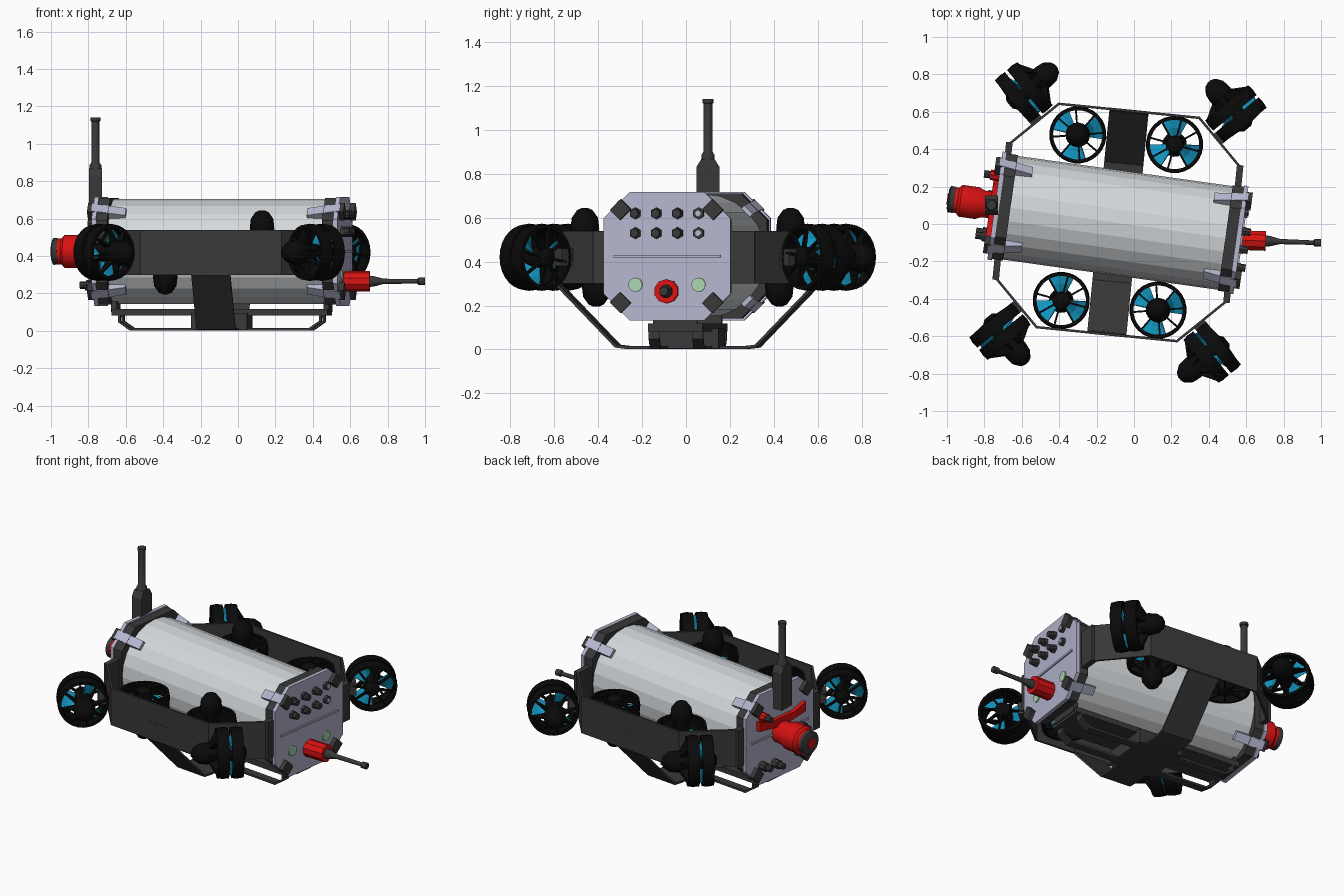
import bpy, bmesh
from math import radians, pi, sin, cos, atan2
from mathutils import Matrix, Vector

cube = bpy.data.objects.get("Cube")
if cube:
    bpy.data.objects.remove(cube)

def material(name, *rgb):
    m = bpy.data.materials.new(name)
    m.use_nodes = True
    m.diffuse_color = (*rgb, 1)
    m.node_tree.nodes["Principled BSDF"].inputs["Base Color"].default_value = (*rgb, 1)
    return m

HULL = material("pale grey", .66, .69, .71)
DARK = material("charcoal", .04, .04, .04)
BLACK = material("black", .003, .003, .003)
BLUE = material("prop blue", .006, .3, .52)
RED = material("red", .7, .006, .006)
PLATE = material("lavender grey", .46, .47, .62)
GREEN = material("pale green", .4, .68, .44)

# Transform helpers
T = lambda x, y, z: Matrix.Translation((x, y, z))
R = lambda deg, axis: Matrix.Rotation(radians(deg), 4, axis)
FRAME = T(-.086, .008, 0) @ R(-5.7, "Z")
BODY = T(-.086, .006, .425) @ R(-8, "Z")
ALONG_X, OUT = R(90, "Y"), R(-90, "Y")
SIDEWAYS = Matrix(((0, 0, 1, 0), (1, 0, 0, 0), (0, 1, 0, 0), (0, 0, 0, 1)))

def finish(name, bm, mat, M, smooth=False, thick=0):
    bmesh.ops.recalc_face_normals(bm, faces=bm.faces)
    me = bpy.data.meshes.new(name)
    bm.transform(M)
    bm.to_mesh(me)
    bm.free()
    me.materials.append(mat)
    ob = bpy.data.objects.new(name, me)
    bpy.context.collection.objects.link(ob)
    if smooth:
        bpy.ops.object.select_all(action="DESELECT")
        ob.select_set(True)
        bpy.context.view_layer.objects.active = ob
        bpy.ops.object.shade_smooth_by_angle(angle=radians(40))
    if thick:
        mod = ob.modifiers.new("thickness", "SOLIDIFY")
        mod.thickness, mod.offset = thick, 0

def bridge(bm, a, b, closed=True):
    for i in range(len(a) if closed else len(a) - 1):
        j = (i + 1) % len(a)
        bm.faces.new((a[i], a[j], b[j], b[i]))

def lathe(name, profile, n, mat, M, closed=False, smooth=True):
    """Turn (radius, height) points about z; closed makes a ring section."""
    bm = bmesh.new()
    rings = [[bm.verts.new((r * cos(2 * pi * i / n), r * sin(2 * pi * i / n), h))
              for i in range(n)] for r, h in profile]
    if closed:
        rings.append(rings[0])
    else:
        bm.faces.new(rings[0])
        bm.faces.new(rings[-1])
    for a, b in zip(rings, rings[1:]):
        bridge(bm, a, b)
    finish(name, bm, mat, M, smooth)

def rod(name, r, h0, h1, mat, M, n=8):
    lathe(name, [(r, h0), (r, h1)], n, mat, M, smooth=False)

def prism(name, pts, depth, mat, M):
    """Extrude a 2D outline evenly about its plane."""
    bm = bmesh.new()
    lo, hi = ([bm.verts.new((u, v, s * depth / 2)) for u, v in pts] for s in (-1, 1))
    bm.faces.new(lo)
    bm.faces.new(hi)
    bridge(bm, lo, hi)
    finish(name, bm, mat, M)

def box(name, size, mat, M):
    x, y = size[0] / 2, size[1] / 2
    prism(name, [(-x, -y), (x, -y), (x, y), (-x, y)], size[2], mat, M)

def ribbon(name, path, across, mat, M):
    """Sweep a path sideways by a vector and thicken it."""
    bm = bmesh.new()
    a, b = ([bm.verts.new(Vector(p) + s * Vector(across)) for p in path] for s in (-.5, .5))
    bridge(bm, a, b, False)
    finish(name, bm, mat, M, thick=.014)

def thruster(name, M):
    """Ducted propeller with its axis on z and the motor bulb at +z."""
    for s in (-1, 1):
        lathe(name + "_duct", [(.15, s * .008), (.153, s * .045), (.148, s * .078),
                               (.132, s * .078), (.137, s * .008)], 28, BLACK, M, True)
    lathe(name + "_motor", [(.025, -.1), (.045, -.085), (.048, -.03), (.048, .03), (.056, .08),
                            (.066, .13), (.06, .18), (.035, .215), (.012, .225)], 16, BLACK, M)
    for k in range(8):
        S = M @ R(45 * k + 10, "Z") @ R(90, "X")
        prism(name + "_fin", [(.03, .06), (.14, .06), (.14, .076), (.1, .1), (.05, .13)],
              .009, BLACK, S)
        prism(name + "_spoke", [(.03, -.085), (.03, -.06), (.14, -.06), (.14, -.076)],
              .01, BLACK, S)
    # Three pitched blades
    for k in range(3):
        bm = bmesh.new()
        rows = [[bm.verts.new((r * cos(a), r * sin(a), a * (.065 - .2 * r)))
                 for a in (-.5, -.17, .17, .5)] for r in (.04, .09, .134)]
        for p, q in zip(rows, rows[1:]):
            bridge(bm, p, q, False)
        finish(name + "_blade", bm, BLUE, M @ R(120 * k + 25, "Z"), thick=.008)

def octagon(h, c):
    return [(-h, c - h), (c - h, -h), (h - c, -h), (h, c - h),
            (h, h - c), (h - c, h), (c - h, h), (-h, h - c)]

# Hull tube with end flanges, plates and corner clamps
rod("hull_tube", .28, -.6, .6, HULL, BODY @ ALONG_X, 24)
for s in (-1, 1):
    E = BODY @ T(s * .64, 0, 0)
    prism("end_flange", octagon(.285, .12), .06, DARK, E @ T(-s * .03, 0, 0) @ SIDEWAYS)
    prism("end_plate", octagon(.292, .12), .024, PLATE, E @ T(s * .012, 0, 0) @ SIDEWAYS)
    box("plate_rib", (.49, .012, .008), PLATE, E @ T(s * .028, 0, 0) @ SIDEWAYS)
    for k in range(4):
        C = E @ R(45 + 90 * k, "X")
        prism("clamp", [(-s * .15, .28), (-s * .15, .3), (s * .03, .335), (s * .03, .27)],
              .055, PLATE, C @ R(90, "X"))
        box("clamp_foot", (.07, .065, .035), DARK, C @ T(s * .035, 0, .3) @ SIDEWAYS)

# Connectors and ports on the right-hand plate
FACE = BODY @ T(.664, 0, 0)
for i in range(4):
    for z in (.105, .195):
        P = FACE @ T(0, -.145 + .097 * i, z) @ ALONG_X
        rod("connector_base", .027, 0, .018, DARK, P, 6)
        if i < 3:
            rod("connector_cap", .02, .018, .045, DARK, P)
        else:
            rod("connector_face", .014, .018, .023, PLATE, P)
for y in (-.145, .145):
    rod("green_port", .032, 0, .008, GREEN, FACE @ T(0, y, -.13) @ ALONG_X, 16)

# Probe
PROBE = T(.56, -.086, .265) @ R(-2, "Z") @ ALONG_X
rod("probe_base", .055, 0, .145, RED, PROBE, 10)
lathe("probe_rod", [(.03, .145), (.028, .165), (.014, .22), (.012, .4), (.02, .405), (.02, .44)],
      12, DARK, PROBE)

# Camera housing and fittings on the left-hand plate
BACK = BODY @ T(-.66, 0, 0)
prism("camera_bracket", [(-.2, .06), (0, .03), (.2, .06), (.2, .12), (.1, .09), (-.1, .09),
                         (-.2, .12)], .03, RED, BACK @ T(-.015, 0, .01) @ SIDEWAYS)
lathe("camera_housing", [(.07, 0), (.075, .07), (.088, .1), (.088, .19), (.07, .205),
                         (.07, .225)], 14, RED, BACK @ OUT)
lathe("camera_ring", [(.05, .22), (.07, .222), (.072, .25), (.05, .258)], 16, DARK, BACK @ OUT)
rod("camera_lens", .032, .255, .262, RED, BACK @ OUT)
for y, z, mat in ((-.17, -.02, DARK), (-.15, -.18, DARK), (.05, -.19, DARK),
                  (.16, -.17, DARK), (.16, .15, RED)):
    F = BACK @ T(0, y, z) @ OUT
    rod("fitting", .028, 0, .05, mat, F)
    rod("fitting_cap", .02, .05, .085, DARK, F)

# Antenna
MAST = T(-.762, .1, 0)
prism("antenna_body", [(-.053, .59), (.053, .59), (.053, .83), (.03, .868), (-.03, .868),
                       (-.053, .83)], .07, DARK, MAST @ SIDEWAYS)
lathe("antenna_rod", [(.032, .86), (.032, .885), (.022, .9), (.021, 1.12), (.026, 1.122),
                      (.026, 1.14)], 10, DARK, MAST)

# Side bands, mounts and thrusters
for sy in (-1, 1):
    ribbon("side_band", [(x, sy * y, .42) for x, y in ((-.62, .26), (-.62, .36), (-.377, .6),
           (.377, .6), (.62, .36), (.62, .26))], (0, 0, .24), DARK, FRAME)
    for sx in (-1, 1):
        box("band_hinge", (.035, .12, .24), DARK, FRAME @ T(sx * .62, sy * .31, .42))
        turn = Matrix.Rotation(atan2(sy, -sx), 4, "Z")
        box("thruster_mount", (.07, .07, .08), DARK, FRAME @ T(sx * .51, sy * .52, .42) @ turn)
        thruster("corner_thruster", FRAME @ T(sx * .57, sy * .64, .42) @ turn @ ALONG_X)
        thruster("lift_thruster", FRAME @ T(sx * .26, sy * .445, .42)
                 @ R(0 if sx * sy < 0 else 180, "X"))

# Belly strap, skid tray and runners
half = [(0, .6, .42), (0, .595, .3), (0, .32, .015), (0, .26, .008)]
ribbon("belly_strap", [(x, -y, z) for x, y, z in half] + half[::-1], (.21, 0, 0), DARK, FRAME)
box("skid_tray", (1.16, .25, .035), DARK, FRAME @ T(0, 0, .1))
box("ballast_box", (.3, .31, .09), DARK, FRAME @ T(0, 0, .05))
rod("belly_disc", .1, .002, .03, DARK, FRAME, 16)
for s in (-1, 1):
    box("tray_hanger", (.03, .2, .06), DARK, FRAME @ T(s * .57, 0, .13))
    ribbon("runner", [(x, s * .1, z) for x, z in ((-.54, .09), (-.54, .05), (-.48, .008),
           (.48, .008), (.54, .05), (.54, .09))], (0, .05, 0), DARK, FRAME)
